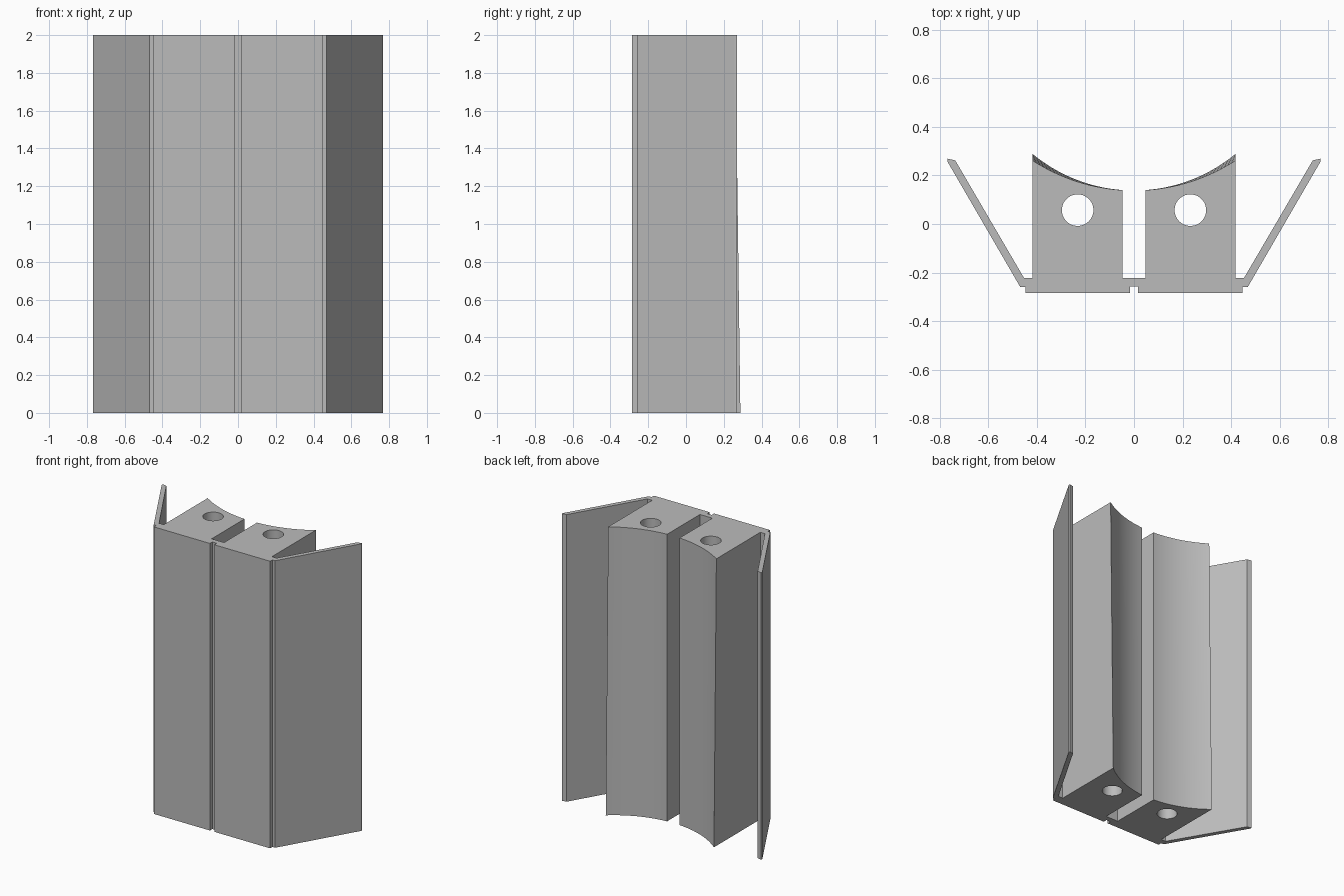
import bpy
from math import sqrt, radians

cube = bpy.data.objects.get("Cube")
if cube:
    bpy.data.objects.remove(cube)

HEIGHT = 2.0
INNER, OUTER = 0.048, 0.417      # block sides
ARC_STEPS = 24

grey = bpy.data.materials.new("plain_grey")
grey.use_nodes = True
grey.diffuse_color = (0.5, 0.5, 0.5, 1)
grey.node_tree.nodes["Principled BSDF"].inputs["Base Color"].default_value = (0.5, 0.5, 0.5, 1)


def half_section(radius, z):
    """Outline of the left half; the hollow back of the block is an arc."""
    front = [(0, -0.258), (0.017, -0.258), (0.017, -0.285), (0.447, -0.285),
             (0.447, -0.26), (0.468, -0.26), (0.768, 0.257), (0.768, 0.269),
             (0.736, 0.262), (0.453, -0.222), (OUTER, -0.222)]
    arc = []
    for i in range(ARC_STEPS + 1):
        x = OUTER + (INNER - OUTER) * i / ARC_STEPS
        arc.append((x, 0.138 + radius - sqrt(radius ** 2 - x ** 2)))
    back = [(INNER, -0.222), (0, -0.222)]
    return [(x, y, z) for x, y in front + arc + back]


# Bracket body: loft between the two end sections, open on the mirror plane
bottom, top = half_section(0.655, 0), half_section(0.767, HEIGHT)
n = len(bottom)
faces = [(i, i + 1, n + i + 1, n + i) for i in range(n - 1)]
faces += [tuple(reversed(range(n))), tuple(range(n, 2 * n))]
mesh = bpy.data.meshes.new("bracket_body")
mesh.from_pydata(bottom + top, [], faces)
mesh.materials.append(grey)
body = bpy.data.objects.new("bracket_body", mesh)
bpy.context.collection.objects.link(body)
mirror = body.modifiers.new("mirror", 'MIRROR')
mirror.use_clip = True

# Through holes along both blocks
cutters = []
for side, x in (("left", 0.232), ("right", -0.232)):
    bpy.ops.mesh.primitive_cylinder_add(vertices=48, radius=0.065, depth=HEIGHT + 0.4,
                                        location=(x, 0.057, HEIGHT / 2))
    cutter = bpy.context.object
    cutter.name = side + "_hole_cutter"
    cutter.hide_render = True
    cutter.data.materials.append(grey)
    cut = body.modifiers.new(side + "_hole", 'BOOLEAN')
    cut.operation = 'DIFFERENCE'
    cut.solver = 'EXACT'
    cut.object = cutter
    cutters.append(cutter)

# Apply the modifiers and drop the cutters
bpy.ops.object.select_all(action='DESELECT')
body.select_set(True)
bpy.context.view_layer.objects.active = body
for name in [m.name for m in body.modifiers]:
    bpy.ops.object.modifier_apply(modifier=name)
for cutter in cutters:
    bpy.data.objects.remove(cutter)
bpy.ops.object.shade_smooth_by_angle(angle=radians(20))
